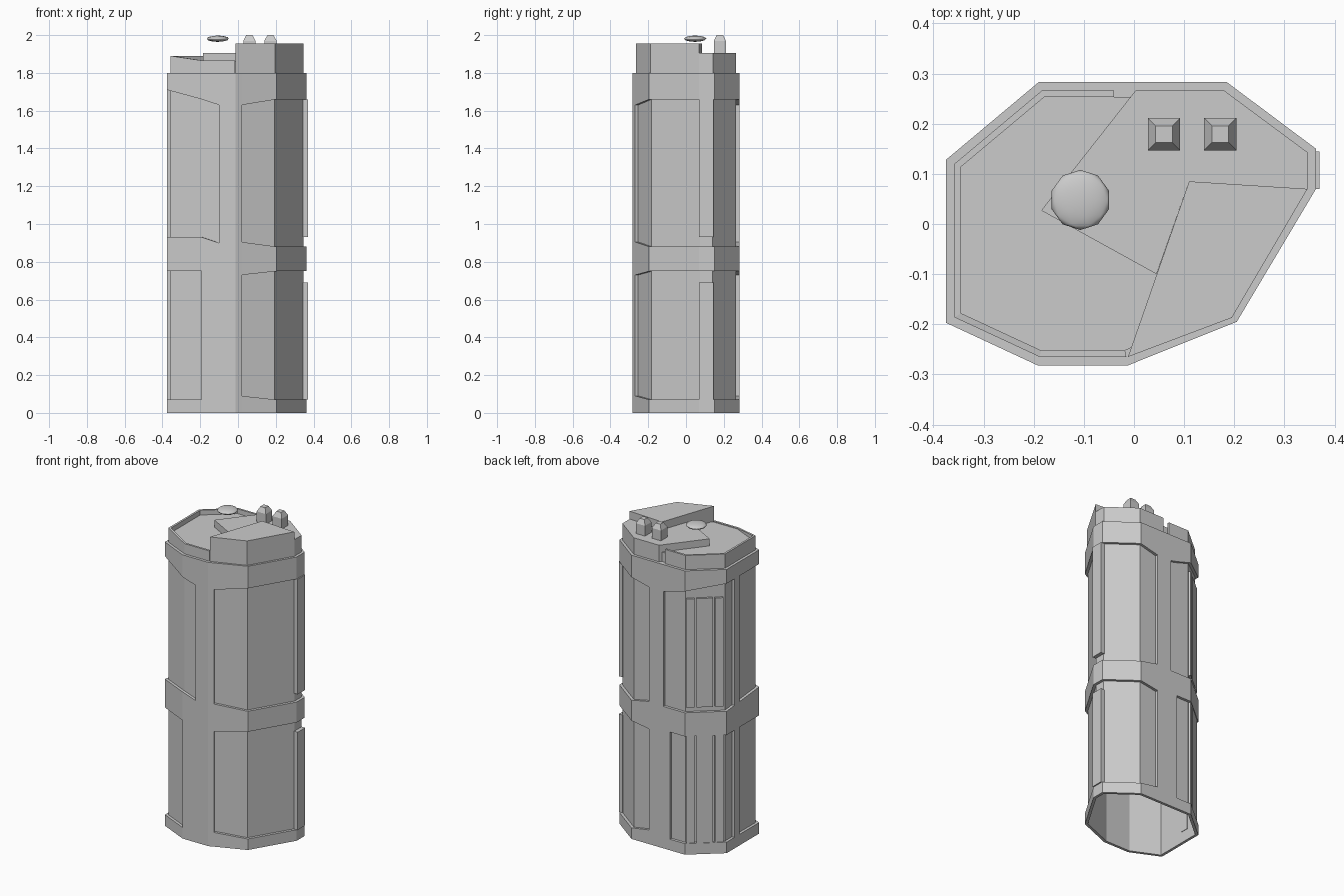
import bpy, bmesh
from mathutils import Vector

if "Cube" in bpy.data.objects:
    bpy.data.objects.remove(bpy.data.objects["Cube"])

# Footprint, counter-clockwise: corners plus the edges of the flush pillars
LOOP = [Vector(p) for p in [
    (-.375, -.197), (-.192, -.282), (-.10, -.282), (-.012, -.282), (.02, -.269),
    (.205, -.195), (.363, .07), (.363, .15), (.185, .283), (.06, .283),
    (-.04, .283), (-.085, .283), (-.19, .283), (-.375, .128)]]
N = len(LOOP)


def inset(d):
    """Footprint moved inwards by d with mitred corners."""
    out = []
    for i, p in enumerate(LOOP):
        a = (p - LOOP[i - 1]).normalized()
        b = (LOOP[(i + 1) % N] - p).normalized()
        n1, n2 = Vector((-a.y, a.x)), Vector((-b.y, b.x))
        out.append(p + (n1 + n2) * (d / (1 + n1.dot(n2))))
    return out


def make(name, verts, faces):
    me = bpy.data.meshes.new(name)
    me.from_pydata(verts, [], faces)
    bm = bmesh.new()
    bm.from_mesh(me)
    bmesh.ops.recalc_face_normals(bm, faces=bm.faces)
    bm.to_mesh(me)
    bm.free()
    ob = bpy.data.objects.new(name, me)
    bpy.context.collection.objects.link(ob)
    return ob


def prism(name, poly, z0, z1, bottom=True, top_scale=1.0):
    n = len(poly)
    c = sum((Vector(p) for p in poly), Vector((0, 0))) / n
    v = [(p[0], p[1], z0) for p in poly]
    v += [(*(c + (Vector(p) - c) * top_scale), z1) for p in poly]
    f = [(i, (i + 1) % n, n + (i + 1) % n, n + i) for i in range(n)]
    f.append(tuple(range(n, 2 * n)))
    if bottom:
        f.append(tuple(range(n)))
    return make(name, v, f)


def skin(name, idx, lo, hi, a=0, b=.017, closed=False):
    """Plate following the footprint, with its own bottom and top height per point."""
    A, B = inset(a), inset(b)
    at = lambda z, i: z[i] if isinstance(z, list) else z
    v = []
    for i in idx:
        v += [(*A[i], at(lo, i)), (*A[i], at(hi, i)), (*B[i], at(hi, i)), (*B[i], at(lo, i))]
    n = len(idx)
    f = []
    for k in range(n if closed else n - 1):
        p, q = 4 * k, 4 * ((k + 1) % n)
        f += [(p + j, q + j, q + (j + 1) % 4, p + (j + 1) % 4) for j in range(4)]
    if not closed:
        f += [(0, 1, 2, 3), tuple(4 * n - 4 + j for j in range(4))]
    return make(name, v, f)


# Hollow core, open underneath
prism("core", inset(.017), 0, 1.8, bottom=False)

# Three surrounding bands
ALL = list(range(N))
base_top = [.07] * 4 + [.09] + [.07] * 4 + [.09] + [.07] * 4
mid_low = [.75] * 4 + [.73] + [.75] * 4 + [.73] + [.75] * 4
mid_top = [.93, .93, .90, .90, .905, .88, .88, .88, .88, .905, .90, .90, .90, .90]
top_low = [1.71, 1.66, 1.63, 1.63, 1.63, 1.66, 1.66, 1.66, 1.66, 1.63, 1.63, 1.64, 1.67, 1.71]
skin("base_band", ALL, 0, base_top, closed=True)
skin("middle_band", ALL, mid_low, mid_top, closed=True)
skin("top_band", ALL, top_low, 1.8, closed=True)

# Flush pillars at front and back
skin("front_pillar_upper", [2, 3, 4], mid_top, top_low)
skin("front_pillar_lower", [1, 2, 3, 4], base_top, mid_low)
skin("back_pillar_upper", [9, 10], mid_top, top_low)
skin("back_pillar_lower", [9, 10, 11], base_top, mid_low)

# Ribs on the slanted back-left face
p, q = LOOP[12], LOOP[13]
d = (q - p).normalized()
inward = Vector((-d.y, d.x))
for k, (s, t) in enumerate([(.04, .23), (.28, .67), (.72, .92)]):
    a, b = p.lerp(q, s) + inward * .003, p.lerp(q, t) + inward * .003
    quad = [a, b, b + inward * .016, a + inward * .016]
    prism(f"rib_upper_{k}", quad, .93, 1.62)
    prism(f"rib_lower_{k}", quad, .07, .75)

# Side plates
left = [(-.375, 0), (-.355, 0), (-.355, .05), (-.375, .05)]
right = [(.343, .07), (.37, .07), (.37, .145), (.343, .145)]
prism("left_strip_upper", left, .9, 1.71)
prism("left_strip_lower", left, .07, .75)
prism("right_plate_upper", right, .93, 1.66)
prism("right_plate_lower", right, .07, .69)

# Stepped lid: floor, rim and two raised blocks
prism("lid_floor", inset(.03), 1.79, 1.86)
rim_top = [1.89, 1.865, 1.865, 1.865] + [1.89] * 10
skin("lid_rim", [10, 11, 12, 13, 0, 1, 2, 3], 1.8, rim_top, a=.017, b=.03)
prism("lid_middle_block", [(.003, .266), (.18, .266), (.346, .143), (.346, .07), (.11, .085),
                           (.045, -.1), (-.185, .027)], 1.8, 1.905)
prism("lid_front_block", [(-.012, -.265), (.195, -.187), (.346, .07), (.11, .085)], 1.8, 1.955)

# Two square knobs with tapered caps
for k, x in enumerate((.06, .172)):
    r, y = .032, .179
    sq = [(x - r, y - r), (x + r, y - r), (x + r, y + r), (x - r, y + r)]
    prism(f"knob_{k}", sq, 1.9, 1.97)
    prism(f"knob_cap_{k}", sq, 1.97, 2.0, bottom=False, top_scale=.52)

# Flattened dome light
bpy.ops.mesh.primitive_ico_sphere_add(subdivisions=2, radius=.06, location=(-.107, .048, 1.981))
dome = bpy.context.object
dome.name = "dome_light"
dome.scale.z = .28
bpy.ops.object.shade_smooth()
